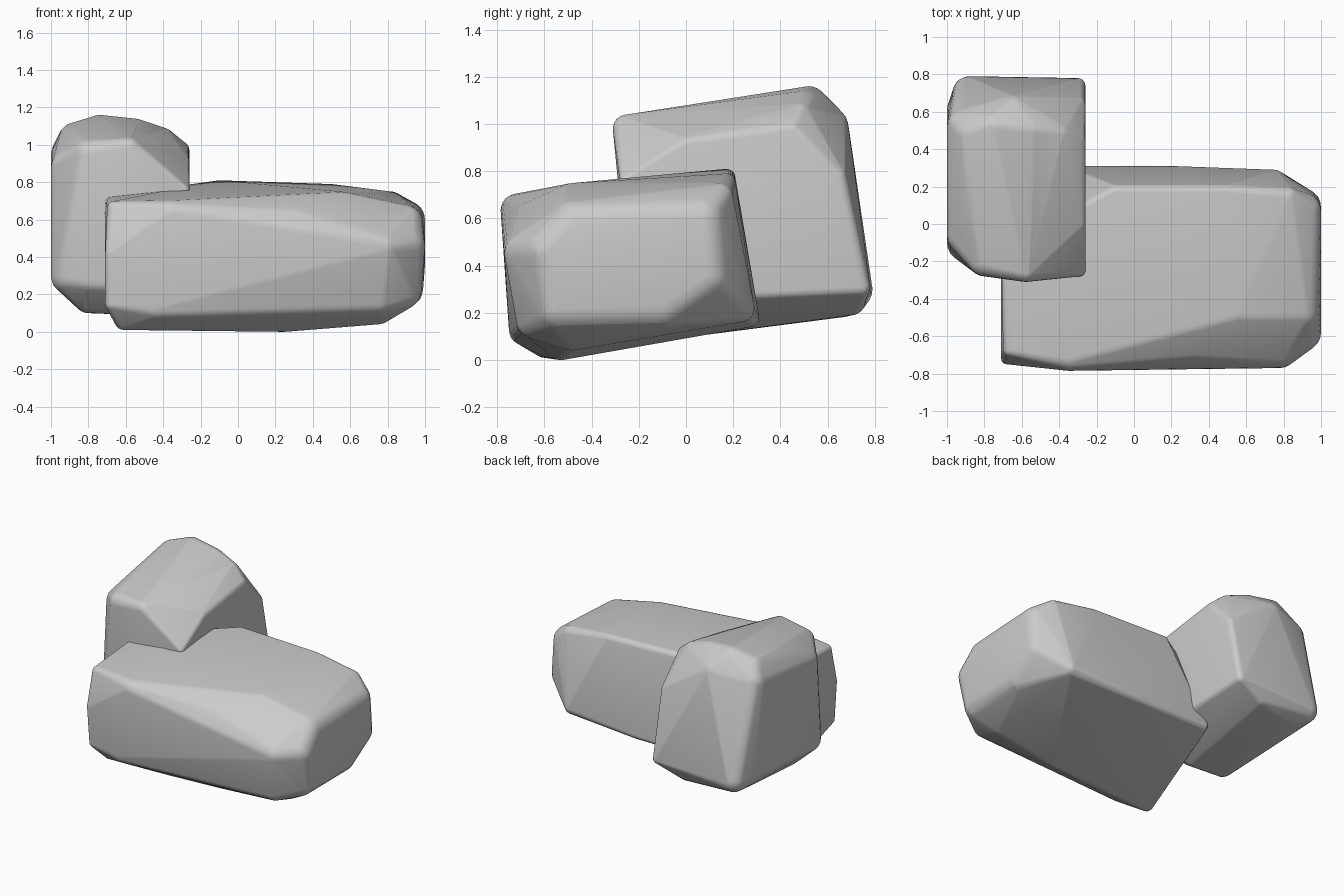
import bpy, bmesh
from mathutils import Matrix


def boulder(name, corners):
    """Rounded convex stone: the hull of small balls placed at its corners (x, y, z, radius)."""
    bm = bmesh.new()
    for x, y, z, r in corners:
        bmesh.ops.create_icosphere(bm, subdivisions=3, radius=r,
                                   matrix=Matrix.Translation((x, y, z)))
    res = bmesh.ops.convex_hull(bm, input=bm.verts[:])
    junk = {g for g in res["geom_interior"] + res["geom_unused"]
            if isinstance(g, bmesh.types.BMVert)}
    bmesh.ops.delete(bm, geom=list(junk), context='VERTS')
    bmesh.ops.delete(bm, geom=[v for v in bm.verts if not v.link_faces], context='VERTS')
    bmesh.ops.recalc_face_normals(bm, faces=bm.faces[:])
    me = bpy.data.meshes.new(name)
    bm.to_mesh(me)
    bm.free()
    ob = bpy.data.objects.new(name, me)
    bpy.context.collection.objects.link(ob)
    bpy.ops.object.select_all(action='DESELECT')
    ob.select_set(True)
    bpy.context.view_layer.objects.active = ob
    bpy.ops.object.shade_smooth_by_angle(angle=0.6)
    return ob


# Long low stone in front
boulder("long_stone", [
    # left end
    (-.66, -.67, .66, .04), (-.68, -.14, .70, .03), (-.68, -.30, .40, .03), (-.68, -.72, .42, .03),
    (-.67, -.69, .15, .04), (-.61, -.60, .06, .05), (-.36, .27, .18, .04),
    # front
    (-.35, -.715, .635, .07), (.78, -.68, .45, .09), (-.45, -.68, .13, .07),
    (.75, -.64, .17, .08), (.30, -.66, .60, .07),
    # top
    (.55, -.48, .68, .07), (-.10, .17, .77, .04), (.50, .17, .75, .04), (.82, .14, .69, .06),
    # bottom and back
    (.25, -.53, .065, .065), (.75, -.48, .12, .08), (-.15, -.58, .07, .06),
    (.20, .27, .18, .04), (.75, .23, .22, .06),
    # right end
    (.90, .07, .60, .10), (.90, .09, .36, .10), (.89, -.10, .23, .10),
    (.88, -.54, .22, .10), (.90, -.58, .46, .10), (.89, -.47, .58, .10),
])

# Tall stone behind on the left
boulder("tall_stone", [
    # right face
    (-.29, -.25, .76, .03), (-.30, 0, .91, .04), (-.31, .45, .97, .05),
    (-.30, .64, .78, .04), (-.30, .74, .31, .04), (-.30, -.15, .27, .04),
    # top
    (-.40, .48, 1.03, .06), (-.55, .50, 1.07, .07), (-.74, .52, 1.08, .08), (-.87, .48, 1.03, .09),
    (-.84, .15, 1.00, .08), (-.65, .59, .98, .10),
    (-.58, -.25, .98, .06), (-.80, -.20, .95, .08),
    # left face
    (-.90, -.10, .30, .10), (-.91, .61, .34, .09), (-.90, .52, .95, .10), (-.90, -.06, .88, .10),
    # back, bottom and front
    (-.88, .70, .30, .09), (-.50, .70, .25, .06), (-.80, .65, .26, .08),
    (-.55, -.05, .16, .07), (-.80, -.04, .18, .08), (-.55, -.17, .26, .07), (-.80, -.16, .28, .08),
])
